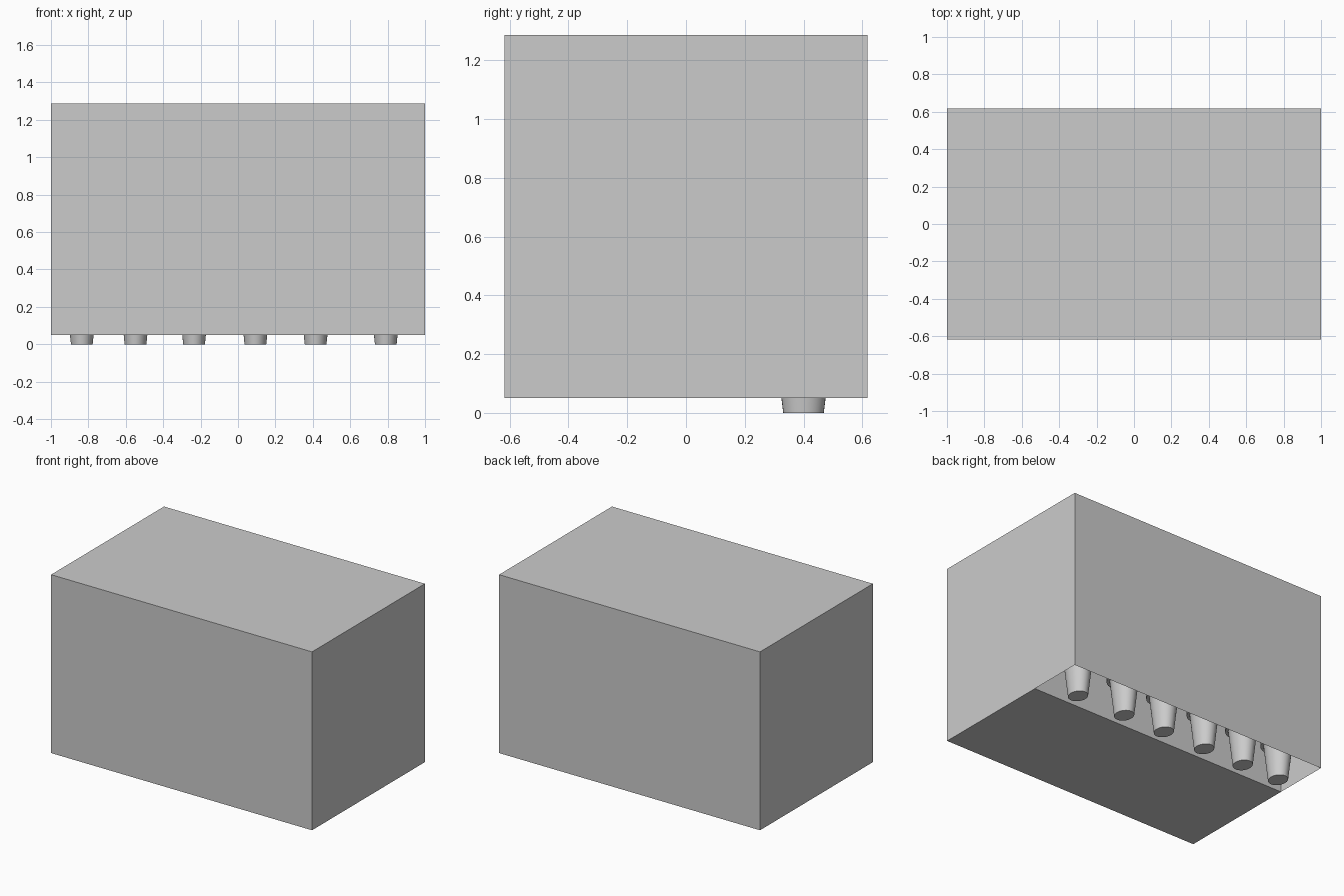
import bpy, bmesh, math

if "Cube" in bpy.data.objects:
    bpy.data.objects.remove(bpy.data.objects["Cube"])

grey = bpy.data.materials.new("plain_grey")
grey.diffuse_color = (0.6, 0.6, 0.6, 1)
grey.use_nodes = True
grey.node_tree.nodes["Principled BSDF"].inputs["Base Color"].default_value = grey.diffuse_color


def finish(name, bm):
    mesh = bpy.data.meshes.new(name)
    bm.to_mesh(mesh)
    bm.free()
    mesh.materials.append(grey)
    ob = bpy.data.objects.new(name, mesh)
    bpy.context.collection.objects.link(ob)
    return ob


X, Y, Z0, Z1, SPLIT = 1.0, 0.618, 0.05, 1.286, 0.232


def box(bm, y0, y1, skip=()):
    """Box across the full width, leaving out faces with the given normals."""
    r = bmesh.ops.create_cube(bm, size=1)
    for v in r["verts"]:
        v.co = (v.co.x * 2 * X,
                y0 + (v.co.y + 0.5) * (y1 - y0),
                Z0 + (v.co.z + 0.5) * (Z1 - Z0))
    bm.normal_update()
    faces = {f for v in r["verts"] for f in v.link_faces}
    drop = [f for f in faces
            if any(f.normal.dot(d) > 0.9 for d in skip)]
    bmesh.ops.delete(bm, geom=drop, context='FACES')


# Outer casing: thin walls, floor open along the back
bm = bmesh.new()
box(bm, -Y, Y, skip=[(0, 0, -1)])
# Floor panel under the front part, and the partition behind it
for quad in ([(-X, -Y, Z0), (-X, SPLIT, Z0), (X, SPLIT, Z0), (X, -Y, Z0)],
             [(X, SPLIT, Z0), (-X, SPLIT, Z0), (-X, SPLIT, Z1), (X, SPLIT, Z1)]):
    bm.faces.new([bm.verts.new(p) for p in quad])
bmesh.ops.remove_doubles(bm, verts=bm.verts, dist=1e-4)
finish("casing", bm)

# Tapered oval pots with a wide rim, standing in the open strip
PROFILE = [(1.0, 0.0), (1.45, 0.25), (1.75, 0.25), (1.8, 0.33)]
RX, RY, N = 0.058, 0.069, 32
for i, x in enumerate((-0.835, -0.548, -0.235, 0.093, 0.415, 0.79)):
    bm = bmesh.new()
    rings = [[bm.verts.new((RX * s * math.cos(2 * math.pi * k / N),
                            RY * s * math.sin(2 * math.pi * k / N), z))
              for k in range(N)] for s, z in PROFILE]
    for a, b in zip(rings, rings[1:]):
        for k in range(N):
            j = (k + 1) % N
            bm.faces.new((a[k], a[j], b[j], b[k]))
    bm.faces.new(rings[0][::-1])
    bm.faces.new(rings[-1])
    pot = finish(f"pot_{i + 1}", bm)
    pot.location = (x, 0.4, 0)
    bpy.context.view_layer.objects.active = pot
    pot.select_set(True)
    bpy.ops.object.shade_smooth_by_angle(angle=math.radians(35))
    pot.select_set(False)
